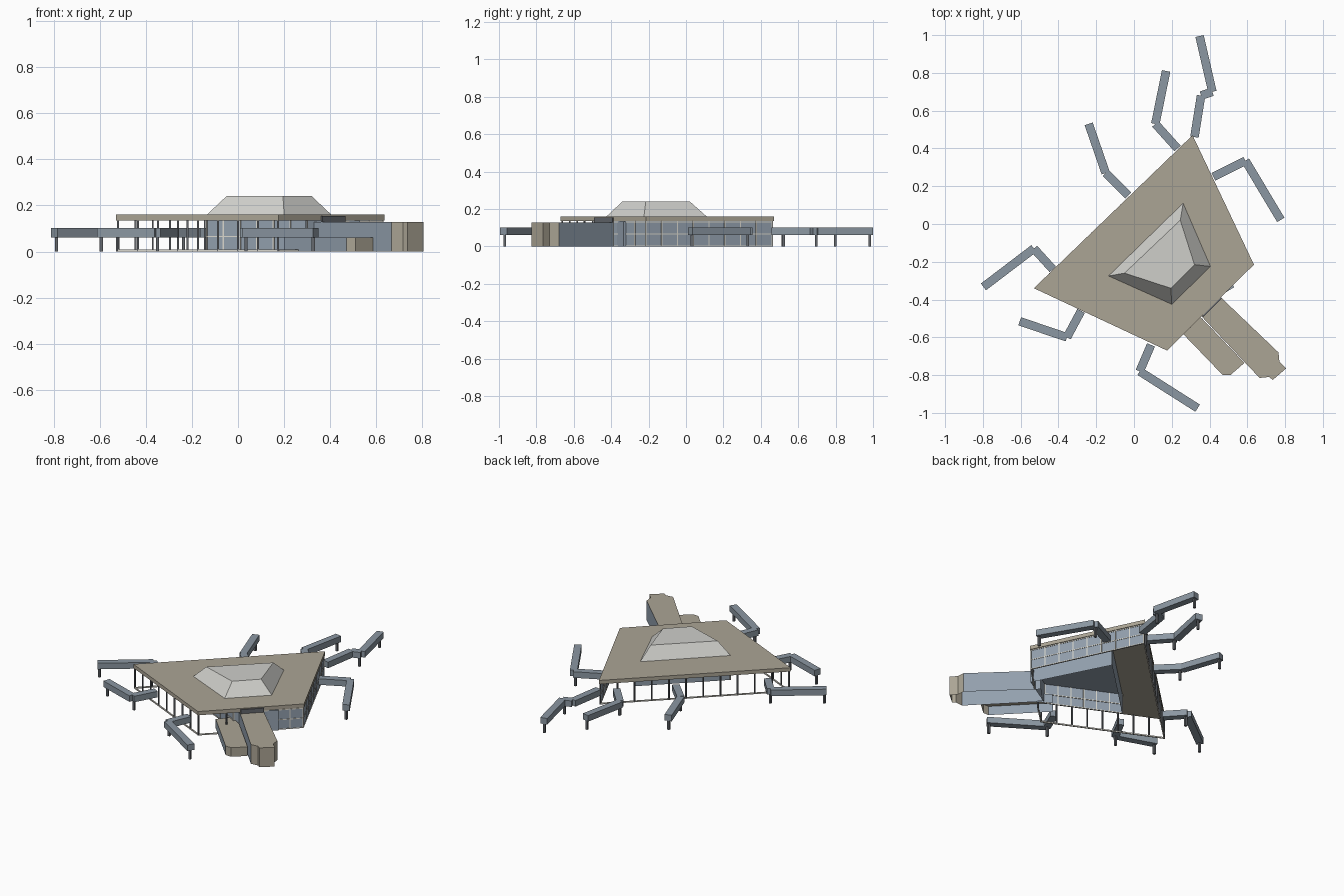
import bpy, bmesh, math
from mathutils import Vector, Matrix

old = bpy.data.objects.get("Cube")
if old:
    bpy.data.objects.remove(old)


def material(name, rgb):
    m = bpy.data.materials.new(name)
    m.use_nodes = True
    m.diffuse_color = (*rgb, 1)
    m.node_tree.nodes["Principled BSDF"].inputs["Base Color"].default_value = (*rgb, 1)
    return m


TAN = material("tan roof", (.41, .375, .30))
BLUE = material("blue glass", (.29, .35, .42))
BRIDGE = material("blue grey metal", (.26, .31, .36))
FRAME = material("pale frame", (.72, .70, .63))
SKY = material("pale skylight", (.62, .62, .59))
DARK = material("dark support", (.13, .14, .155))


def finish(name, bm, *mats):
    bmesh.ops.recalc_face_normals(bm, faces=bm.faces)
    mesh = bpy.data.meshes.new(name)
    bm.to_mesh(mesh)
    bm.free()
    for m in mats:
        mesh.materials.append(m)
    obj = bpy.data.objects.new(name, mesh)
    bpy.context.collection.objects.link(obj)
    return obj


def bar(bm, p, q, width, z0, z1):
    """Box of the given width running from p to q in plan."""
    p, q = Vector(p), Vector(q)
    d = q - p
    m = (Matrix.Translation((*((p + q) / 2), (z0 + z1) / 2))
         @ Matrix.Rotation(math.atan2(d.y, d.x), 4, 'Z')
         @ Matrix.Diagonal((d.length, width, z1 - z0, 1)))
    bmesh.ops.create_cube(bm, size=1, matrix=m)


def post(bm, p, size, z0, z1):
    x, y = p
    bar(bm, (x - size / 2, y), (x + size / 2, y), size, z0, z1)


def loft(name, low, high, z0, z1, mats, floor=True, rule=None):
    """Solid between two outlines; the rule picks the colour of each face."""
    bm = bmesh.new()
    a = [bm.verts.new((x, y, z0)) for x, y in low]
    b = [bm.verts.new((x, y, z1)) for x, y in high]
    n = len(a)
    for i in range(n):
        j = (i + 1) % n
        bm.faces.new((a[i], a[j], b[j], b[i]))
    bm.faces.new(b)
    base = bm.faces.new(a[::-1])
    bmesh.ops.recalc_face_normals(bm, faces=bm.faces)
    if not floor:
        bmesh.ops.delete(bm, geom=[base], context='FACES_ONLY')
    if rule:
        for f in bm.faces:
            f.material_index = rule(f)
    return finish(name, bm, *mats)


def between(p, q, t):
    return Vector(p).lerp(Vector(q), t)


def frames(bm, p, q, count, thick, rails, top=.135):
    """Mullions and horizontal rails along a wall."""
    for i in range(count + 1):
        c = between(p, q, i / count)
        d = (Vector(q) - Vector(p)).normalized() * .003
        bar(bm, c - d, c + d, thick, 0, top)
    for z in rails:
        bar(bm, p, q, thick, z, z + .005)


# Main roof slab
NORTH, EAST, SOUTH, WEST = (.31, .47), (.635, -.215), (.175, -.67), (-.53, -.34)
roof = [NORTH, EAST, SOUTH, WEST]
loft("main_roof", roof, roof, .135, .16, [TAN])

# Sloped skylight
loft("skylight", [(.26, .11), (.405, -.225), (.2, -.425), (-.135, -.275)],
     [(.245, .02), (.32, -.215), (.195, -.34), (-.05, -.26)], .16, .24, [SKY])

# Inner hall under the roof
hall = [(.53, -.335), (.288, .137), (-.135, -.27), (.30, -.475)]
loft("inner_hall", hall, hall, 0, .134, [BLUE], floor=False)
bm = bmesh.new()
frames(bm, hall[2], hall[3], 6, .008, (.001, .063))
finish("hall_frames", bm, FRAME)

# Glazed outer walls, set just inside the roof edge
CORNER, TOP_END, JOINT = (.627, -.215), (.308, .458), (.455, -.385)
bm = bmesh.new()
bar(bm, CORNER, TOP_END, .004, 0, .135)
bar(bm, CORNER, JOINT, .004, 0, .135)
finish("outer_glass", bm, BLUE)
bm = bmesh.new()
frames(bm, CORNER, TOP_END, 8, .009, (0, .063, .128))
frames(bm, CORNER, JOINT, 3, .009, (0, .063, .128))
finish("outer_glass_frames", bm, FRAME)

# Open colonnades on the other sides
bm = bmesh.new()
rails = bmesh.new()
for p, q, count in ((NORTH, WEST, 11), (WEST, SOUTH, 8), (SOUTH, (.30, -.55), 1)):
    p, q = (between(v, (.1, -.15), .015) for v in (p, q))
    for i in range(count + 1):
        post(bm, between(p, q, i / count), .008, 0, .135)
    bar(rails, p, q, .008, 0, .008)
finish("colonnade_posts", bm, DARK)
finish("colonnade_base_rails", rails, FRAME)


# Pier wings: tan roofs and tan rounded ends, blue long sides
def wing_rule(limit):
    def rule(f):
        c = f.calc_center_median()
        return 0 if abs(f.normal.z) > .5 or c.x - c.y > limit else 1
    return rule


pier = [(.43, -.36), (.765, -.68), (.77, -.73), (.805, -.765), (.735, -.825),
        (.715, -.81), (.665, -.815), (.33, -.46)]
loft("tall_pier", pier, pier, 0, .128, [TAN, BLUE], False, wing_rule(1.4))
annex = [(.36, -.5), (.585, -.735), (.51, -.8), (.47, -.8), (.2, -.52), (.27, -.44)]
loft("low_annex", annex, annex, 0, .06, [TAN, BLUE], False, wing_rule(1.25))

# Dark joint where the pier meets the roof
bm = bmesh.new()
bar(bm, (.363, -.490), (.463, -.391), .008, .128, .155)
finish("pier_joint", bm, DARK)

# Boarding bridges on slim legs
paths = [
    [(.32, .46), (.355, .68), (.415, .7), (.347, .995)],
    [(.23, .4), (.113, .53), (.17, .81)],
    [(-.03, .15), (-.15, .27), (-.24, .53)],
    [(-.43, -.24), (-.53, -.13), (-.797, -.333)],
    [(-.28, -.46), (-.355, -.6), (-.605, -.515)],
    [(.09, -.64), (.03, -.78), (.337, -.975)],
    [(.42, .25), (.59, .335), (.777, .022)],
]
for number, path in enumerate(paths, 1):
    bm = bmesh.new()
    legs = bmesh.new()
    for p, q in zip(path, path[1:]):
        bar(bm, p, q, .045, .062, .102)
        d = (Vector(q) - Vector(p)).normalized()
        if q != path[1] or len(path) == 3:
            post(legs, Vector(q) - d * .012, .014, 0, .063)
    finish(f"boarding_bridge_{number}", bm, BRIDGE)
    finish(f"bridge_legs_{number}", legs, DARK)
